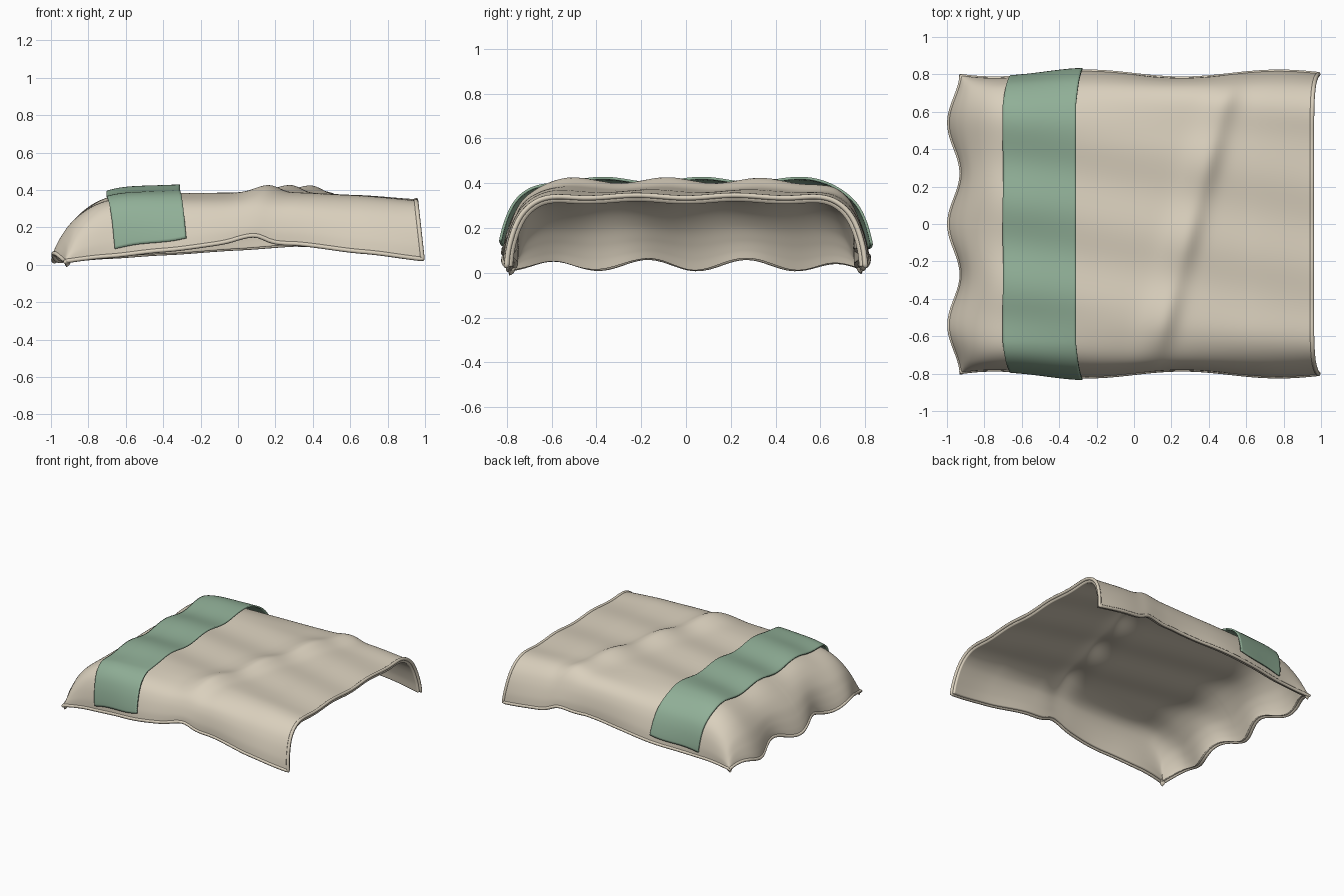
import bpy, math
from mathutils import Vector

if "Cube" in bpy.data.objects:
    bpy.data.objects.remove(bpy.data.objects["Cube"])


def material(name, rgb):
    m = bpy.data.materials.new(name)
    m.diffuse_color = (*rgb, 1)
    m.use_nodes = True
    m.node_tree.nodes["Principled BSDF"].inputs["Base Color"].default_value = m.diffuse_color
    return m


beige = material("warm beige", (0.70, 0.63, 0.51))
green = material("sage green", (0.28, 0.43, 0.31))

# (x, height share) along the length; (y, height share) from middle to side
LENGTH = [(-0.958, 0), (-0.946, .15), (-0.922, .34), (-0.88, .56), (-0.81, .77), (-0.72, .92),
          (-0.60, .99), (-0.40, 1), (-0.2, 1), (0, 1), (.2, 1), (.4, 1), (.6, 1), (.8, 1), (.952, 1)]
SIDE = [(0, 1), (.15, 1), (.3, 1), (.45, 1), (.58, .99), (.665, .92), (.727, .77), (.766, .55),
        (.792, .25), (.80, 0)]
HEM_FRONT = [(-1, .015), (-.7, .046), (-.4, .078), (0, .125), (.3, .113), (.65, .07), (1, .026)]
HEM_BACK = [(-1, .015), (-.7, .042), (-.4, .062), (0, .088), (.3, .108), (.65, .07), (1, .026)]
TOP = [(-1, .365), (-.6, .373), (0, .378), (.3, .38), (.65, .366), (1, .342)]


def spline(pts, t):
    """Smooth curve through points, t from 0 to 1."""
    n = len(pts) - 1
    f = t * n
    i = max(0, min(n - 1, int(f)))
    f -= i
    p = [Vector(pts[max(0, min(n, k))]) for k in range(i - 1, i + 3)]
    return 0.5 * (2 * p[1] + (p[2] - p[0]) * f + (2 * p[0] - 5 * p[1] + 4 * p[2] - p[3]) * f * f
                  + (3 * p[1] - p[0] - 3 * p[2] + p[3]) * f ** 3)


def lookup(pts, x):
    for (x0, z0), (x1, z1) in zip(pts, pts[1:]):
        if x <= x1:
            f = max(0, (x - x0) / (x1 - x0))
            f = f * f * (3 - 2 * f) * 0.4 + f * 0.6
            return z0 + (z1 - z0) * f
    return pts[-1][1]


def cloth(u, v):
    """Draped cloth: u along the length, v across the width (-1 to 1)."""
    x, hx = spline(LENGTH, u)
    y, hy = spline(SIDE, abs(v))
    y = math.copysign(y, v)
    h = hx * hy
    # gentle waves on the sides
    y *= 1 + 0.023 * (1 - hy) * math.cos(math.tau * (x + .25))
    foot = max(0, 1 - hx)
    # folds running lengthwise and one slanting ridge
    fold = math.cos(math.tau * (y + .03 + .2 * x) / .44)
    edge_wave = math.cos(math.tau * (y - .27) / .44)
    d = x - (.30 + .27 * y)
    ridge = math.exp(-(d / (.10 if d < 0 else .07)) ** 2)
    low = lookup(HEM_FRONT if v < 0 else HEM_BACK, x)
    low += foot * (1 - (y / .82) ** 6) * (.027 + .025 * edge_wave) + .035 * ridge * (1 - hy)
    high = lookup(TOP, x) + ((.0075 - .0015 * x) * fold
                             + .040 * ridge * (.85 + .15 * fold)) * hx * hy ** 2
    z = low + (high - low) * h
    # foot scallops, and the head edge leaning outward below
    x -= .033 * foot * math.cos(math.tau * y / .54)
    x += .035 * (1 - hy) * max(0, (x + .3) / 1.25) ** 2
    return Vector((x, y, z))


def normal(u, v):
    e = .004
    a = cloth(min(1, u + e), v) - cloth(max(0, u - e), v)
    b = cloth(u, min(1, v + e)) - cloth(u, max(-1, v - e))
    return a.cross(b).normalized()


def sheet(name, func, nu, nv, mat, thickness):
    verts = [func(i / nu, 2 * j / nv - 1) for i in range(nu + 1) for j in range(nv + 1)]
    w = nv + 1
    faces = [(i * w + j, (i + 1) * w + j, (i + 1) * w + j + 1, i * w + j + 1)
             for i in range(nu) for j in range(nv)]
    me = bpy.data.meshes.new(name)
    me.from_pydata(verts, [], faces)
    me.materials.append(mat)
    ob = bpy.data.objects.new(name, me)
    bpy.context.collection.objects.link(ob)
    s = ob.modifiers.new("thickness", 'SOLIDIFY')
    s.thickness = thickness
    s.offset = -1
    bpy.ops.object.select_all(action='DESELECT')
    bpy.context.view_layer.objects.active = ob
    ob.select_set(True)
    bpy.ops.object.shade_smooth_by_angle(angle=math.radians(40))
    return ob


# blanket
sheet("blanket", cloth, 130, 120, beige, .032)

# rolled hem standing slightly proud around the whole border
N = 100
border = ([(i / N, -1) for i in range(N)] + [(1, 2 * i / N - 1) for i in range(N)]
          + [(1 - i / N, 1) for i in range(N)] + [(0, 1 - 2 * i / N) for i in range(N)])
cu = bpy.data.curves.new("hem", 'CURVE')
cu.dimensions = '3D'
cu.bevel_depth = .012
cu.bevel_resolution = 2
sp = cu.splines.new('POLY')
sp.points.add(len(border) - 1)
for p, (u, v) in zip(sp.points, border):
    p.co = (*(cloth(u, v) - .004 * normal(u, v)), 1)
sp.use_cyclic_u = True
cu.materials.append(beige)
bpy.context.collection.objects.link(bpy.data.objects.new("hem", cu))


# folded runner lying over the foot of the blanket
def runner(s, w):
    # slightly wavy lower ends
    v = w * (.938 - .022 * s - .006 * math.sin(math.tau * s))
    target = -.695 + .385 * s
    lo, hi = 0, 1
    for _ in range(22):
        u = (lo + hi) / 2
        if spline(LENGTH, u)[0] < target:
            lo = u
        else:
            hi = u
    drop = max(0, (abs(w) - .55) / .45)
    p = cloth(u, v) + normal(u, v) * (.024 + .012 * s - .010 * drop)
    p.x += .035 * drop
    # stronger folds than the cloth beneath
    p.z += (1 - drop) * (.006 + .006 * math.cos(math.tau * (p.y - .12) / .44))
    return p


sheet("runner", runner, 30, 110, green, .012)
